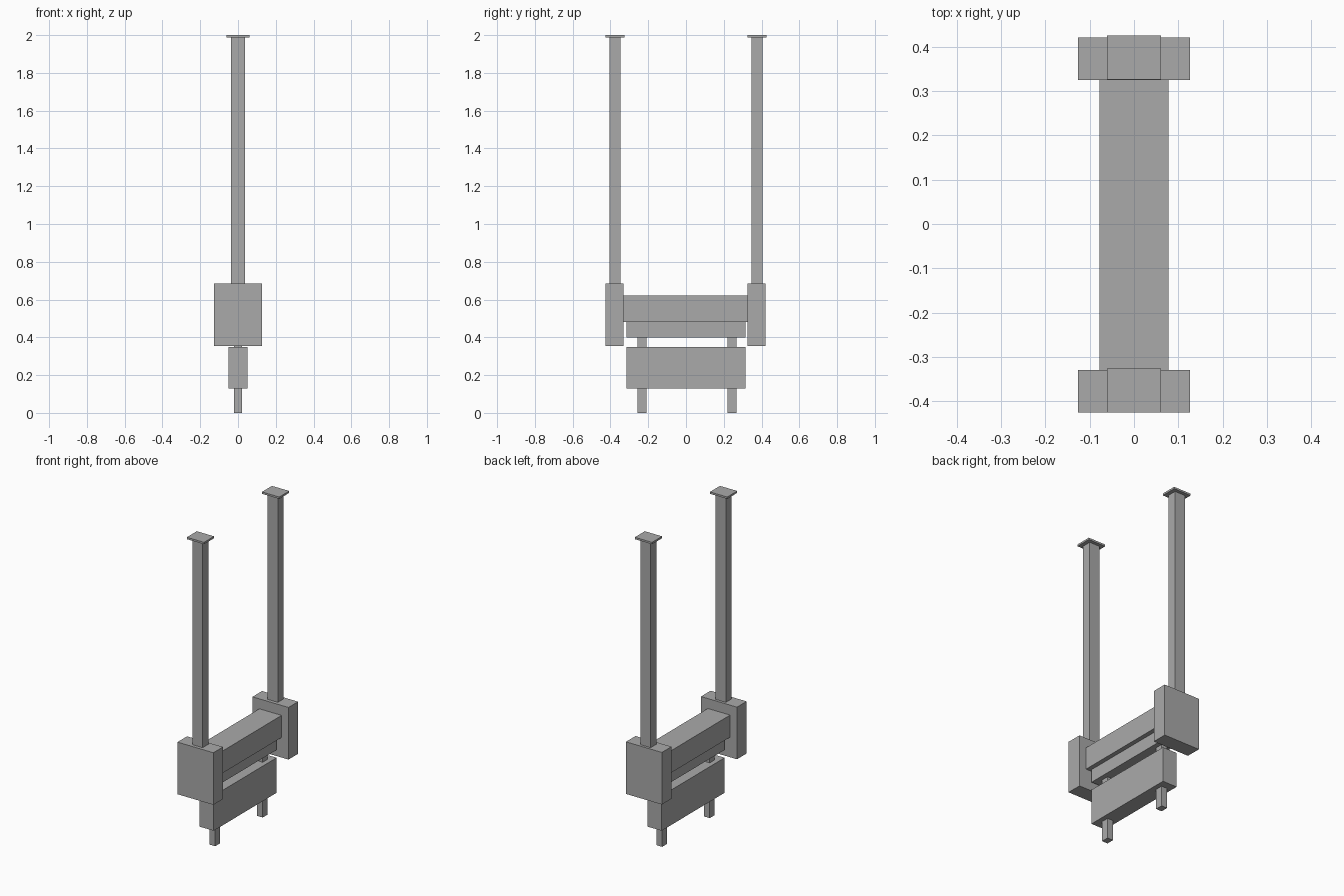
import bpy
import bmesh
from mathutils import Matrix, Vector

cube = bpy.data.objects.get("Cube")
if cube:
    bpy.data.objects.remove(cube, do_unlink=True)

# One plain grey for the whole model
GREY = (0.4, 0.4, 0.4, 1.0)
grey = bpy.data.materials.new("plain_grey")
grey.use_nodes = True
grey.diffuse_color = GREY
grey.node_tree.nodes["Principled BSDF"].inputs["Base Color"].default_value = GREY


def box(name, half_x, y_range, z_range):
    """Box centred on x, spanning the given y and z ranges."""
    (y0, y1), (z0, z1) = y_range, z_range
    size = Vector((2 * half_x, y1 - y0, z1 - z0))
    centre = Vector((0, (y0 + y1) / 2, (z0 + z1) / 2))
    bm = bmesh.new()
    bmesh.ops.create_cube(bm, size=1.0, matrix=Matrix.LocRotScale(centre, None, size))
    mesh = bpy.data.meshes.new(name)
    bm.to_mesh(mesh)
    bm.free()
    mesh.materials.append(grey)
    bpy.context.collection.objects.link(bpy.data.objects.new(name, mesh))


def around(y, half):
    return (y - half, y + half)


# Horizontal beams between the end blocks
box("top_beam", 0.078, (-0.33, 0.325), (0.482, 0.622))
box("middle_beam", 0.05, (-0.315, 0.315), (0.40, 0.482))
box("lower_panel", 0.05, (-0.315, 0.315), (0.128, 0.35))

# Each end: block, tall post with a cap plate, and a thin leg
for end, block_y, post_y, leg_y in (
    ("front", -0.378, -0.376, -0.233),
    ("back", 0.373, 0.376, 0.243),
):
    box(end + "_block", 0.126, around(block_y, 0.048), (0.355, 0.685))
    box(end + "_post", 0.036, around(post_y, 0.029), (0.685, 1.988))
    box(end + "_post_cap", 0.0605, around(post_y, 0.05), (1.988, 2.0))
    # The leg shows below the panel and in the gap above it
    box(end + "_leg", 0.02, around(leg_y, 0.024), (0.0, 0.128))
    box(end + "_leg_spacer", 0.02, around(leg_y, 0.024), (0.35, 0.40))
